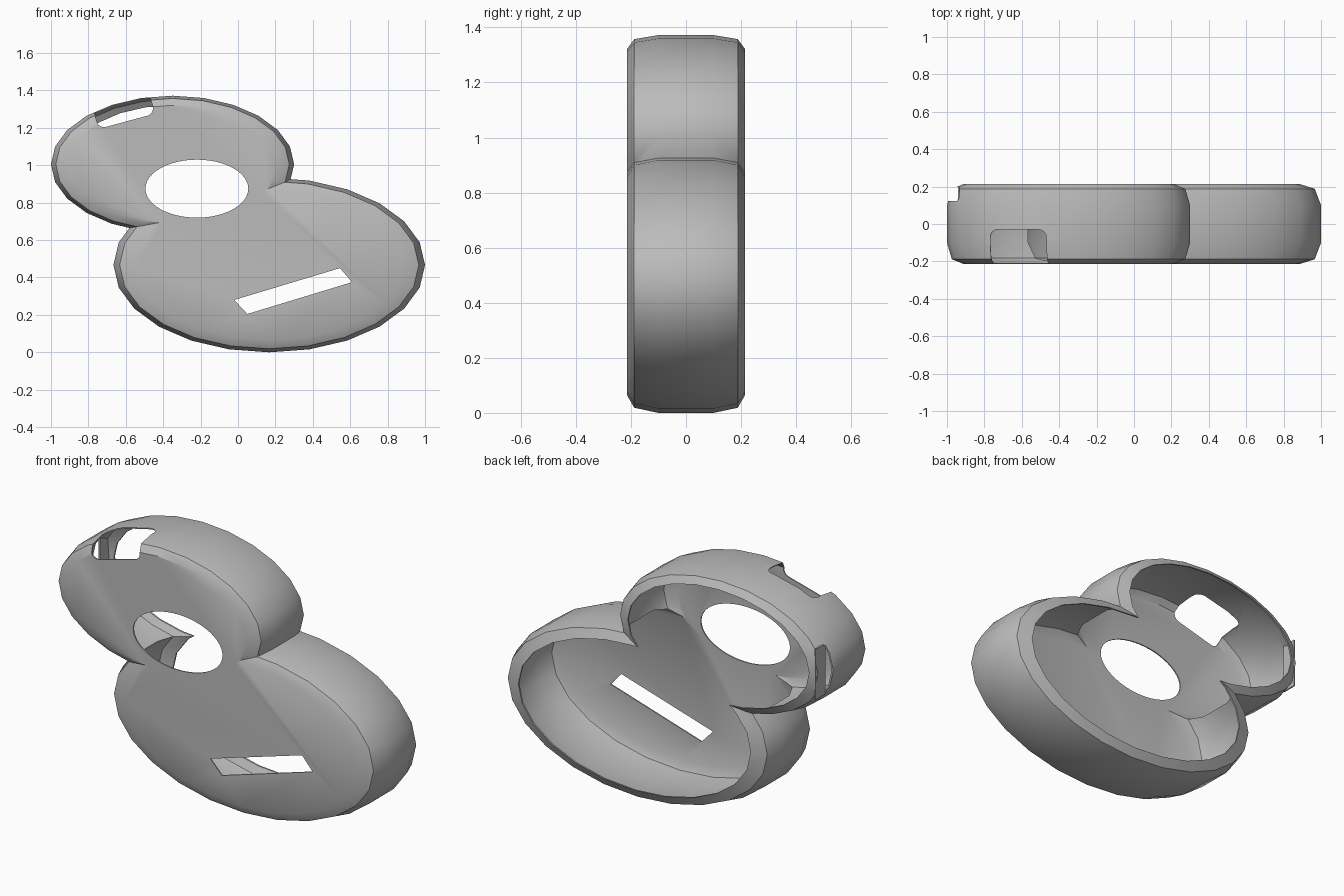
import bpy, bmesh, math
from mathutils import Matrix, Vector

cube = bpy.data.objects.get("Cube")
if cube:
    bpy.data.objects.remove(cube, do_unlink=True)

grey = bpy.data.materials.new("plain_grey")
grey.use_nodes = True
grey.diffuse_color = (0.5, 0.5, 0.5, 1)
grey.node_tree.nodes["Principled BSDF"].inputs["Base Color"].default_value = (0.5, 0.5, 0.5, 1)


def finish(name, bm):
    bmesh.ops.recalc_face_normals(bm, faces=bm.faces)
    mesh = bpy.data.meshes.new(name)
    bm.to_mesh(mesh)
    bm.free()
    mesh.materials.append(grey)
    obj = bpy.data.objects.new(name, mesh)
    bpy.context.collection.objects.link(obj)
    return obj


def loft(name, outline, profile):
    """Stack scaled copies of an outline (centre + offsets) along y and cap both ends."""
    (cx, cz), offsets = outline
    bm = bmesh.new()
    rings = [[bm.verts.new((cx + dx * s, y, cz + dz * s)) for dx, dz in offsets]
             for y, s in profile]
    n = len(offsets)
    for a, b in zip(rings, rings[1:]):
        for i in range(n):
            j = (i + 1) % n
            bm.faces.new((a[i], a[j], b[j], b[i]))
    bm.faces.new(rings[0])
    bm.faces.new(rings[-1])
    return finish(name, bm)


def ellipse(cx, cz, rx, rz, n=24):
    turn = [2 * math.pi * i / n for i in range(n)]
    return (cx, cz), [(rx * math.cos(t), rz * math.sin(t)) for t in turn]


def box(name, centre, size, tilt=0.0, bevel=0.0):
    bm = bmesh.new()
    bmesh.ops.create_cube(bm, size=1)
    bmesh.ops.scale(bm, vec=size, verts=bm.verts)
    if bevel:
        bmesh.ops.bevel(bm, geom=bm.edges[:], offset=bevel, segments=4,
                        profile=0.5, affect='EDGES')
    move = Matrix.Translation(Vector(centre)) @ Matrix.Rotation(-tilt, 4, 'Y')
    bmesh.ops.transform(bm, matrix=move, verts=bm.verts)
    return finish(name, bm)


def combine(target, tool, operation):
    tool.hide_render = True
    mod = target.modifiers.new("combine", 'BOOLEAN')
    mod.operation = operation
    mod.solver = 'EXACT'
    mod.object = tool
    bpy.context.view_layer.objects.active = target
    bpy.ops.object.modifier_apply(modifier=mod.name)
    bpy.data.objects.remove(tool, do_unlink=True)


# Two overlapping oval lobes with rounded rims
upper = ellipse(-0.35, 1.005, 0.65, 0.367)
lower = ellipse(0.167, 0.467, 0.833, 0.467)
outer = [(-0.215, 0.86), (-0.188, 0.96), (-0.1, 1), (0.1, 1), (0.188, 0.96), (0.215, 0.86)]
inner = [(-0.208, 0.853), (-0.183, 0.947), (-0.1, 0.985), (0.1, 0.985),
         (0.183, 0.947), (0.206, 0.86), (0.26, 0.86)]
shell = loft("shell", lower, outer)
combine(shell, loft("upper_lobe", upper, outer), 'UNION')

# Hollow interior, open at the back
combine(shell, loft("lower_cavity", lower, inner), 'DIFFERENCE')
combine(shell, loft("upper_cavity", upper, inner), 'DIFFERENCE')

# Oval window and slanted slot through the front plate
through = [(-0.3, 1), (-0.15, 1)]
combine(shell, loft("oval_window", ellipse(-0.22, 0.875, 0.275, 0.155, 48), through), 'DIFFERENCE')
slot = (0.297, 0.328), [(-0.317, -0.048), (-0.247, -0.123), (0.313, 0.047), (0.248, 0.122)]
combine(shell, loft("slanted_slot", slot, through), 'DIFFERENCE')

# Rounded opening in the top edge
combine(shell, box("top_opening", (-0.634, -0.165, 1.38), (0.31, 0.27, 0.3),
                   math.radians(15), 0.04), 'DIFFERENCE')

# Shallow recess on the right end, closed by a thin plate
combine(shell, box("side_recess", (-1.0, 0.16, 1.0), (0.12, 0.075, 0.27)), 'DIFFERENCE')
box("recess_plate", (-0.937, 0.16, 1.0), (0.008, 0.085, 0.28))

# Smooth curved walls, crisp rims
bpy.ops.object.select_all(action='DESELECT')
shell.select_set(True)
bpy.context.view_layer.objects.active = shell
bpy.ops.object.shade_smooth_by_angle(angle=math.radians(36))
